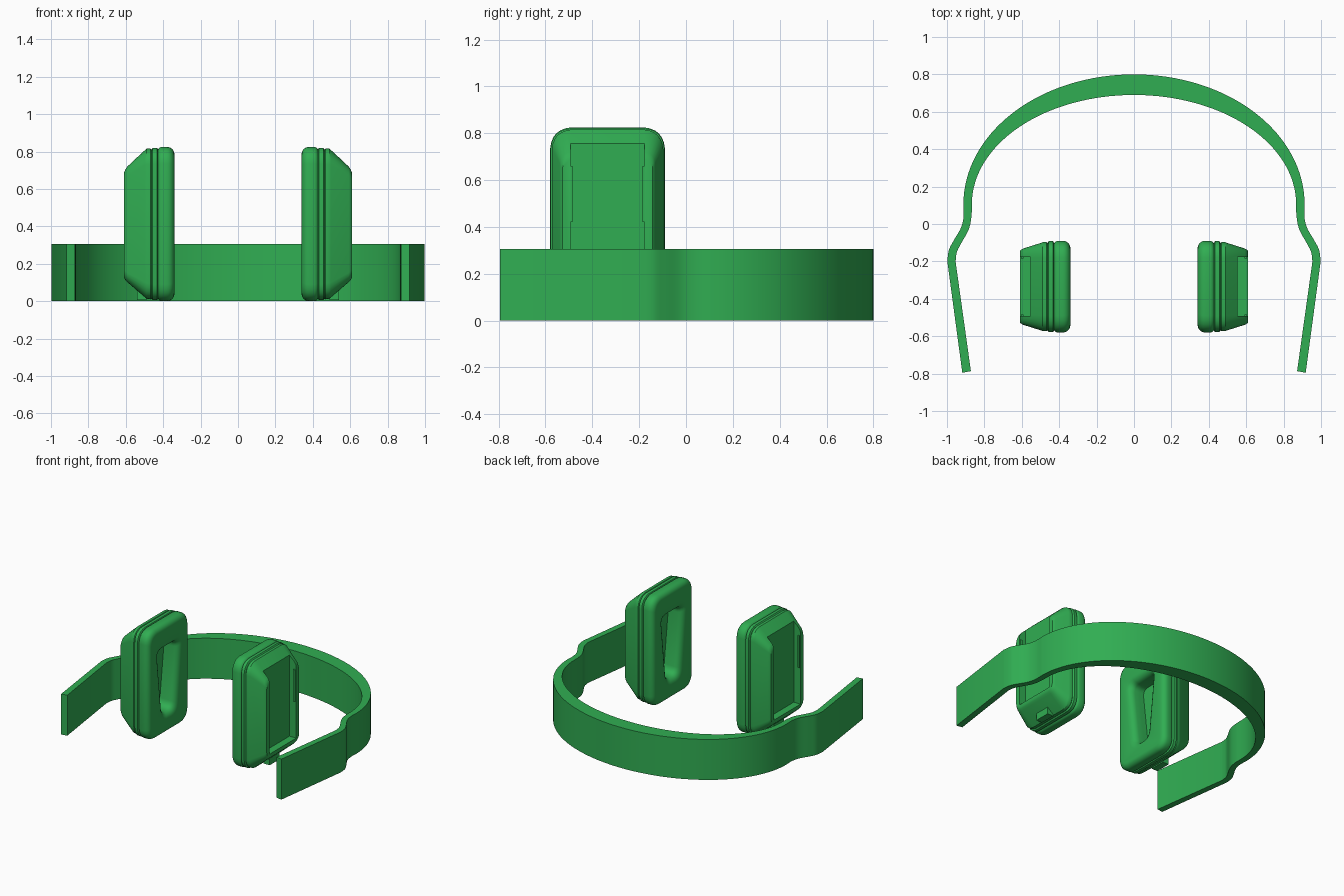
import bpy, bmesh, math
from mathutils import Vector

if "Cube" in bpy.data.objects:
    bpy.data.objects.remove(bpy.data.objects["Cube"])

green = bpy.data.materials.new("green plastic")
green.diffuse_color = (0.03, 0.42, 0.085, 1)
green.use_nodes = True
green.node_tree.nodes["Principled BSDF"].inputs["Base Color"].default_value = green.diffuse_color
CY = -0.335      # cup centre in y
BAND_H = 0.305


def loft(name, rings, closed=False):
    """Skin a list of equal-length point rings, capping both ends."""
    bm = bmesh.new()
    vs = [[bm.verts.new(p) for p in r] for r in rings]
    n = len(vs[0])
    for a, b in zip(vs, vs[1:]):
        for i in range(n):
            j = (i + 1) % n
            bm.faces.new((a[i], a[j], b[j], b[i]))
    bm.faces.new(vs[0])
    bm.faces.new(vs[-1])
    bmesh.ops.recalc_face_normals(bm, faces=bm.faces)
    me = bpy.data.meshes.new(name)
    bm.to_mesh(me)
    bm.free()
    ob = bpy.data.objects.new(name, me)
    bpy.context.collection.objects.link(ob)
    me.materials.append(green)
    return ob


def smooth(ob, angle=32):
    bpy.ops.object.select_all(action='DESELECT')
    ob.select_set(True)
    bpy.context.view_layer.objects.active = ob
    bpy.ops.object.shade_smooth_by_angle(angle=math.radians(angle))


def cut(ob, cutter):
    m = ob.modifiers.new("cut", 'BOOLEAN')
    m.operation = 'DIFFERENCE'
    m.solver = 'EXACT'
    m.object = cutter
    bpy.context.view_layer.objects.active = ob
    bpy.ops.object.modifier_apply(modifier=m.name)


def round_poly(corners, r, seg=6):
    """Round each corner of a 2D polygon with a quadratic curve."""
    out = []
    n = len(corners)
    for i in range(n):
        p = Vector(corners[i])
        a = p + (Vector(corners[i - 1]) - p).normalized() * r
        b = p + (Vector(corners[(i + 1) % n]) - p).normalized() * r
        for k in range(seg + 1):
            t = k / seg
            out.append(a * (1 - t) ** 2 + p * (2 * t * (1 - t)) * 0.85
                       + (a + b) * (t * (1 - t)) * 0.15 + b * t * t)
    return out


def section(s, x, hw, z0, z1, r):
    pts = round_poly([(-hw, z0), (hw, z0), (hw, z1), (-hw, z1)], r)
    return [(s * x, CY + p.x, p.y) for p in pts]


def box(name, s, x0, x1, y0, y1, z0, z1):
    return loft(name, [[(s * x, y0, z0), (s * x, y1, z0), (s * x, y1, z1), (s * x, y0, z1)]
                       for x in (x0, x1)])


def catmull(pts, seg=5):
    p = [Vector(q) for q in pts]
    p = [2 * p[0] - p[1]] + p + [2 * p[-1] - p[-2]]
    out = []
    for a, b, c, d in zip(p, p[1:], p[2:], p[3:]):
        for k in range(seg):
            t = k / seg
            out.append(0.5 * (2 * b + (c - a) * t + (2 * a - 5 * b + 4 * c - d) * t * t
                              + (3 * b - a - 3 * c + d) * t ** 3))
    return out + [p[-2]]


def ribbon(name, outer, inner):
    """Upright strip between two plan curves."""
    rings = [[(o[0], o[1], 0), (i[0], i[1], 0), (i[0], i[1], BAND_H), (o[0], o[1], BAND_H)]
             for o, i in zip(outer, inner)]
    smooth(loft(name, rings))


# Headband arch: thick at the back, thin at the sides
angles = [math.pi * i / 64 for i in range(65)]
ribbon("headband_arch",
       [(0.912 * math.cos(a), 0.105 + 0.695 * math.sin(a)) for a in angles],
       [(0.867 * math.cos(a), 0.105 + 0.585 * math.sin(a)) for a in angles])

# Outline of the ear opening, wide at the top and narrow at the bottom
opening = [(-0.06, 0.15), (0.06, 0.15), (0.12, 0.64), (-0.12, 0.64)]

for s, side in ((-1, "left"), (1, "right")):
    # Side arm: S-bend outwards, then a straight flat plate
    bend_o = [(0.912, 0.105), (0.911, 0.04), (0.925, -0.02), (0.965, -0.09), (0.99, -0.14), (0.998, -0.2)]
    bend_i = [(0.867, 0.105), (0.869, 0.04), (0.884, -0.03), (0.925, -0.105), (0.947, -0.15), (0.954, -0.2)]
    o = [(s * p.x, p.y) for p in catmull(bend_o)] + [(s * 0.918, -0.795)]
    i = [(s * p.x, p.y) for p in catmull(bend_i)] + [(s * 0.872, -0.787)]
    ribbon(side + "_arm", o, i)

    # Soft pad with rounded rims
    rim = 0.04
    rings = []
    for k in range(7):
        a = math.pi / 2 * k / 6
        d = rim * (1 - math.sin(a))
        rings.append(section(s, 0.34 + rim * (1 - math.cos(a)), 0.245 - d, d, 0.825 - d, 0.09 - d * 0.6))
    for x, d in ((0.41, 0), (0.42, 0.004), (0.427, 0.012)):
        rings.append(section(s, x, 0.245 - d, d, 0.825 - d, 0.09 - d * 0.6))
    pad = loft(side + "_ear_pad", rings)

    # Seal plate between pad and shell
    plate = loft(side + "_seal_plate", [section(s, x, 0.243 - d, 0.005 + d, 0.82 - d, 0.085)
                                        for x, d in ((0.425, 0.012), (0.433, 0), (0.456, 0), (0.464, 0.01))])

    # Flared ear opening through pad and plate
    rings = []
    for x, g in ((0.325, 0.048), (0.34, 0.045), (0.343, 0.03), (0.352, 0.015), (0.367, 0.004),
                 (0.385, 0), (0.48, 0)):
        grown = [(y + math.copysign(g, y), z + math.copysign(g, z - 0.4)) for y, z in opening]
        rings.append([(s * x, CY + p.x, p.y) for p in round_poly(grown, 0.05 + g * 0.5)])
    hole = loft("opening_cutter", rings)
    cut(pad, hole)
    cut(plate, hole)
    bpy.data.objects.remove(hole)

    # Hard shell tapering to the outer face
    shell = loft(side + "_shell", [section(s, *v) for v in (
        (0.462, 0.232, 0.014, 0.81, 0.08), (0.468, 0.238, 0.01, 0.816, 0.085),
        (0.488, 0.238, 0.012, 0.816, 0.085), (0.497, 0.234, 0.02, 0.808, 0.08),
        (0.592, 0.204, 0.102, 0.72, 0.05), (0.602, 0.199, 0.113, 0.706, 0.048),
        (0.609, 0.193, 0.124, 0.69, 0.045))])

    # Shallow slot on the outer face, open at the top
    slot = box("slot_cutter", s, 0.553, 0.7, CY - 0.158, CY + 0.158, 0.145, 0.9)
    cut(shell, slot)
    bpy.data.objects.remove(slot)

    for ob in (pad, plate, shell):
        smooth(ob)

    # Retaining rails inside the slot and a small foot under the shell
    for d, name in ((-1, "front"), (1, "rear")):
        box(side + "_" + name + "_rail", s, 0.59, 0.604, CY + d * 0.15, CY + d * 0.16, 0.42, 0.66)
    box(side + "_foot", s, 0.49, 0.54, CY - 0.06, CY + 0.06, 0.005, 0.06)
